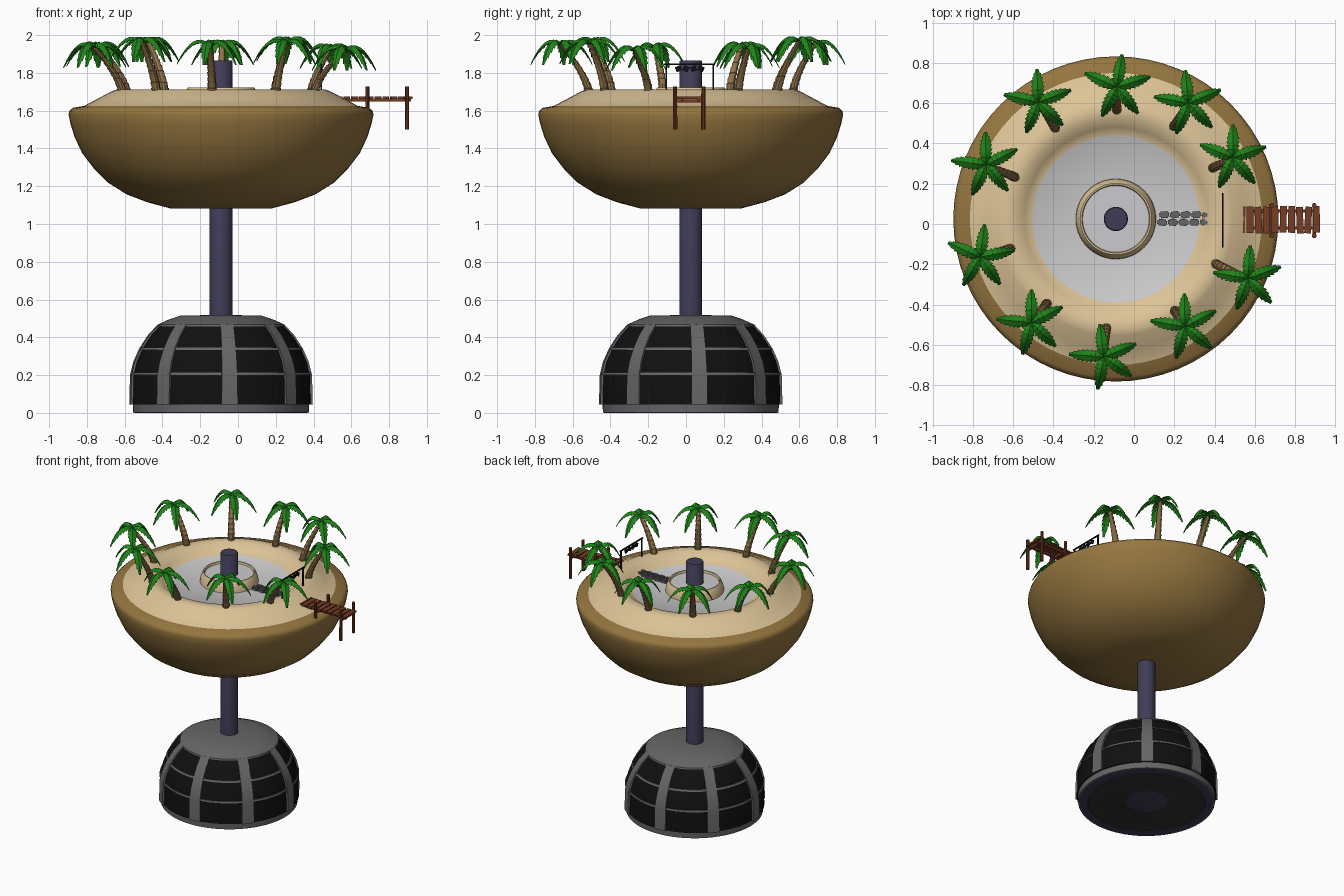
import bpy, bmesh, math, random
from mathutils import Vector, Matrix

if "Cube" in bpy.data.objects:
    bpy.data.objects.remove(bpy.data.objects["Cube"])

random.seed(4)
CX, CY = -0.09, 0.025


def mat(name, r, g, b):
    m = bpy.data.materials.new(name)
    m.diffuse_color = (r, g, b, 1)
    m.use_nodes = True
    m.node_tree.nodes["Principled BSDF"].inputs["Base Color"].default_value = m.diffuse_color
    return m


SAND = mat("sand", 0.72, 0.55, 0.31)
EARTH = mat("brown earth", 0.30, 0.18, 0.05)
PALE = mat("pale grey", 0.60, 0.60, 0.61)
BLUE = mat("dark blue grey", 0.05, 0.046, 0.095)
METAL = mat("metal grey", 0.13, 0.13, 0.13)
BLACK = mat("black", 0.005, 0.005, 0.005)
DARK = mat("dark grey", 0.03, 0.03, 0.03)
TRUNK = mat("trunk brown", 0.28, 0.17, 0.065)
GREEN = mat("leaf green", 0.014, 0.23, 0.01)
WOOD = mat("red wood", 0.18, 0.045, 0.016)


def finish(name, bm, mats, smooth=None):
    bmesh.ops.recalc_face_normals(bm, faces=bm.faces[:])
    me = bpy.data.meshes.new(name)
    bm.to_mesh(me)
    bm.free()
    for m in mats:
        me.materials.append(m)
    ob = bpy.data.objects.new(name, me)
    bpy.context.collection.objects.link(ob)
    if smooth:
        bpy.ops.object.select_all(action='DESELECT')
        ob.select_set(True)
        bpy.context.view_layer.objects.active = ob
        bpy.ops.object.shade_smooth_by_angle(angle=math.radians(smooth))
    return ob


def loft(bm, rings, mats=None, caps=True):
    """Join rings of points with quads; one material index per band."""
    vr = [[bm.verts.new(p) for p in r] for r in rings]
    n = len(vr[0])
    for k in range(len(vr) - 1):
        for i in range(n):
            j = (i + 1) % n
            f = bm.faces.new((vr[k][i], vr[k][j], vr[k + 1][j], vr[k + 1][i]))
            f.material_index = mats[k] if mats else 0
    if caps:
        for k in (0, -1):
            f = bm.faces.new(vr[k])
            f.material_index = mats[k] if mats else 0


def circle(r, z, n=64, off=0.0):
    return [Vector((CX + r * math.cos(off + math.tau * i / n),
                    CY + r * math.sin(off + math.tau * i / n), z)) for i in range(n)]


def revolve(name, profile, mats, idx, smooth=35):
    bm = bmesh.new()
    loft(bm, [circle(r, z) for r, z in profile], idx)
    return finish(name, bm, mats, smooth)


def box(bm, c, s, rot=None):
    m = Matrix.Translation(c) @ (rot or Matrix()) @ Matrix.Diagonal((*s, 1))
    return bmesh.ops.create_cube(bm, size=1, matrix=m)['verts']


# floating island: earth bowl, sandy rim and sunken pale basin
revolve("island",
        [(0.27, 1.083), (0.39, 1.115), (0.50, 1.157), (0.60, 1.22), (0.67, 1.29),
         (0.735, 1.375), (0.775, 1.46), (0.797, 1.53), (0.807, 1.58), (0.803, 1.598),
         (0.785, 1.615), (0.725, 1.625), (0.65, 1.665), (0.58, 1.702), (0.555, 1.711),
         (0.50, 1.708), (0.455, 1.675), (0.415, 1.65), (0.10, 1.65)],
        [EARTH, SAND, PALE], [0] * 11 + [1] * 6 + [2])
# raised centre ring with pale floor
revolve("centre_ring",
        [(0.20, 1.64), (0.197, 1.675), (0.185, 1.71), (0.177, 1.723), (0.169, 1.722),
         (0.165, 1.708), (0.05, 1.708)], [SAND, PALE], [0, 0, 0, 0, 0, 1])
# central column
revolve("column", [(0.06, 0.45), (0.06, 1.86), (0.056, 1.866)], [BLUE], [0, 0])

# dome: base ring, dark glass, cap and underside rings
revolve("dome_base", [(0.03, 0.004), (0.13, 0.0), (0.14, 0.004), (0.40, 0.004), (0.402, 0.0),
                      (0.455, 0.0), (0.465, 0.002), (0.467, 0.05), (0.45, 0.055)],
        [METAL, BLUE, DARK], [1, 1, 2, 1, 1, 0, 0, 0])


def dome_r(z):
    """Dome radius at a height."""
    pts = [(0.04, 0.474), (0.20, 0.470), (0.27, 0.453), (0.34, 0.422), (0.41, 0.377), (0.47, 0.322)]
    for (z0, r0), (z1, r1) in zip(pts, pts[1:]):
        if z <= z1:
            return r0 + (r1 - r0) * (z - z0) / (z1 - z0)
    return pts[-1][1]


LEVELS = [0.045, 0.20, 0.235, 0.27, 0.305, 0.34, 0.375, 0.41, 0.44, 0.468]
revolve("dome_glass", [(dome_r(z), z) for z in LEVELS], [BLACK], [0] * 9)
revolve("dome_cap", [(0.31, 0.455), (0.338, 0.458), (0.335, 0.468), (0.27, 0.497),
                     (0.215, 0.515), (0.05, 0.518)], [METAL], [0] * 5)
for k, z in enumerate((0.207, 0.34)):
    r0, r1 = dome_r(z - 0.006), dome_r(z + 0.006)
    revolve(f"dome_band_{k}", [(r0 - 0.01, z - 0.006), (r0 + 0.006, z - 0.006),
                               (r1 + 0.006, z + 0.006), (r1 - 0.01, z + 0.006)], [METAL], [0] * 3)

# eight upright ribs
bm = bmesh.new()
for k in range(8):
    a = math.radians(5.5 + 45 * k)
    u, v = Vector((math.cos(a), math.sin(a), 0)), Vector((-math.sin(a), math.cos(a), 0))
    rings = []
    for z in LEVELS:
        r, w = dome_r(z), 0.043 - 0.025 * max(0, z - 0.15)
        o = Vector((CX, CY, z))
        rings.append([o + u * (r - 0.02) - v * w, o + u * (r + 0.01) - v * w,
                      o + u * (r + 0.01) + v * w, o + u * (r - 0.02) + v * w])
    loft(bm, rings)
finish("dome_ribs", bm, [METAL], 35)

# palms: crown x, y, z and turn of the crown in degrees
PALMS = [(-0.476, 0.605, 1.965, 5), (-0.085, 0.68, 1.95, -8), (0.27, 0.60, 1.968, 5),
         (0.49, 0.33, 1.93, -6), (0.565, -0.27, 1.92, -2), (0.253, -0.51, 1.955, 6),
         (-0.15, -0.66, 1.95, 7), (-0.51, -0.49, 1.965, 2), (-0.764, -0.164, 1.935, -8),
         (-0.735, 0.293, 1.94, 3)]
FRONDS = [(90, 0.165), (20, 0.175), (-47, 0.17), (-112, 0.165), (168, 0.175)]
for k, (x, y, z, turn) in enumerate(PALMS):
    top = Vector((x, y, z))
    out = Vector((x - CX, y - CY, 0)).normalized()
    base = Vector((CX, CY, 1.69)) + out * 0.54
    # ringed, outward leaning trunk
    bm = bmesh.new()
    rings = []
    n = 9
    for i in range(n):
        for t, flare in ((i / n, 0.0), ((i + 0.97) / n, 0.004)):
            p = base.lerp(top, t ** 1.5)
            p.z = base.z + (top.z - base.z) * t
            r = 0.023 - 0.010 * t + flare
            rings.append([p + Vector((r * math.cos(a), r * math.sin(a), 0))
                          for a in [math.tau * j / 10 for j in range(10)]])
    loft(bm, rings)
    finish(f"palm_trunk_{k}", bm, [TRUNK], 30)
    # drooping saw-edged leaves
    bm = bmesh.new()
    for ang, L in FRONDS:
        a = math.radians(ang + turn + random.uniform(-6, 6))
        u, v = Vector((math.cos(a), math.sin(a), 0)), Vector((-math.sin(a), math.cos(a), 0))
        rings = []
        m = 8
        for i in range(m):
            for t, tooth in ((i / m, 0.72), ((i + 0.96) / m, 1.0)):
                h = 0.15 * t - 0.255 * t * t
                w = tooth * 0.034 * (math.sin(math.pi * (0.14 + 0.83 * t)) ** 0.7)
                c = top + u * (L * t) + Vector((0, 0, h))
                d = Vector((0, 0, -0.55 * w))
                rings.append([c + Vector((0, 0, 0.004)), c + v * w + d,
                              c - Vector((0, 0, 0.005)), c - v * w + d])
        loft(bm, rings)
    finish(f"palm_leaves_{k}", bm, [GREEN])

# pier: planks, side beams, posts and cross bars
bm = bmesh.new()
for i in range(10):
    rot = Matrix.Rotation(random.uniform(-0.05, 0.05), 4, 'Z')
    box(bm, (0.535 + 0.0412 * i, 0.022 + random.uniform(-0.004, 0.004), 1.668),
        (0.034, 0.132, 0.012), rot)
for y in (-0.02, 0.064):
    box(bm, (0.715, y, 1.656), (0.40, 0.014, 0.014))
for x, z0 in ((0.685, 1.58), (0.895, 1.50)):
    for y in (-0.058, 0.092):
        bmesh.ops.create_cone(bm, cap_ends=True, segments=10, radius1=0.012, radius2=0.011,
                              depth=1.728 - z0, matrix=Matrix.Translation((x, y, (1.728 + z0) / 2)))
    box(bm, (x, 0.017, 1.652), (0.016, 0.165, 0.016))
finish("pier", bm, [WOOD], 35)

# stepping stones
bm = bmesh.new()
for row in range(2):
    for i in range(5):
        rot = Matrix.Rotation(random.uniform(-0.2, 0.2), 4, 'Z')
        box(bm, (0.14 + 0.053 * i + 0.01 * row, 0.008 + 0.038 * row, 1.66),
            (0.049, 0.033, 0.03), rot)
bmesh.ops.bevel(bm, geom=bm.edges[:], offset=0.007, segments=2, affect='EDGES')
finish("stepping_stones", bm, [METAL], 35)

# entrance gate: two posts, top bar and small hanging slats
bm = bmesh.new()
for y in (-0.105, 0.143):
    box(bm, (0.44, y, 1.77), (0.008, 0.008, 0.155))
box(bm, (0.44, 0.019, 1.846), (0.008, 0.27, 0.008))
for i in range(4):
    y = -0.04 + 0.04 * i
    box(bm, (0.44, y, 1.822), (0.008, 0.03, 0.028), Matrix.Rotation(0.4 * (-1) ** i, 4, 'X'))
finish("gate", bm, [BLACK])
